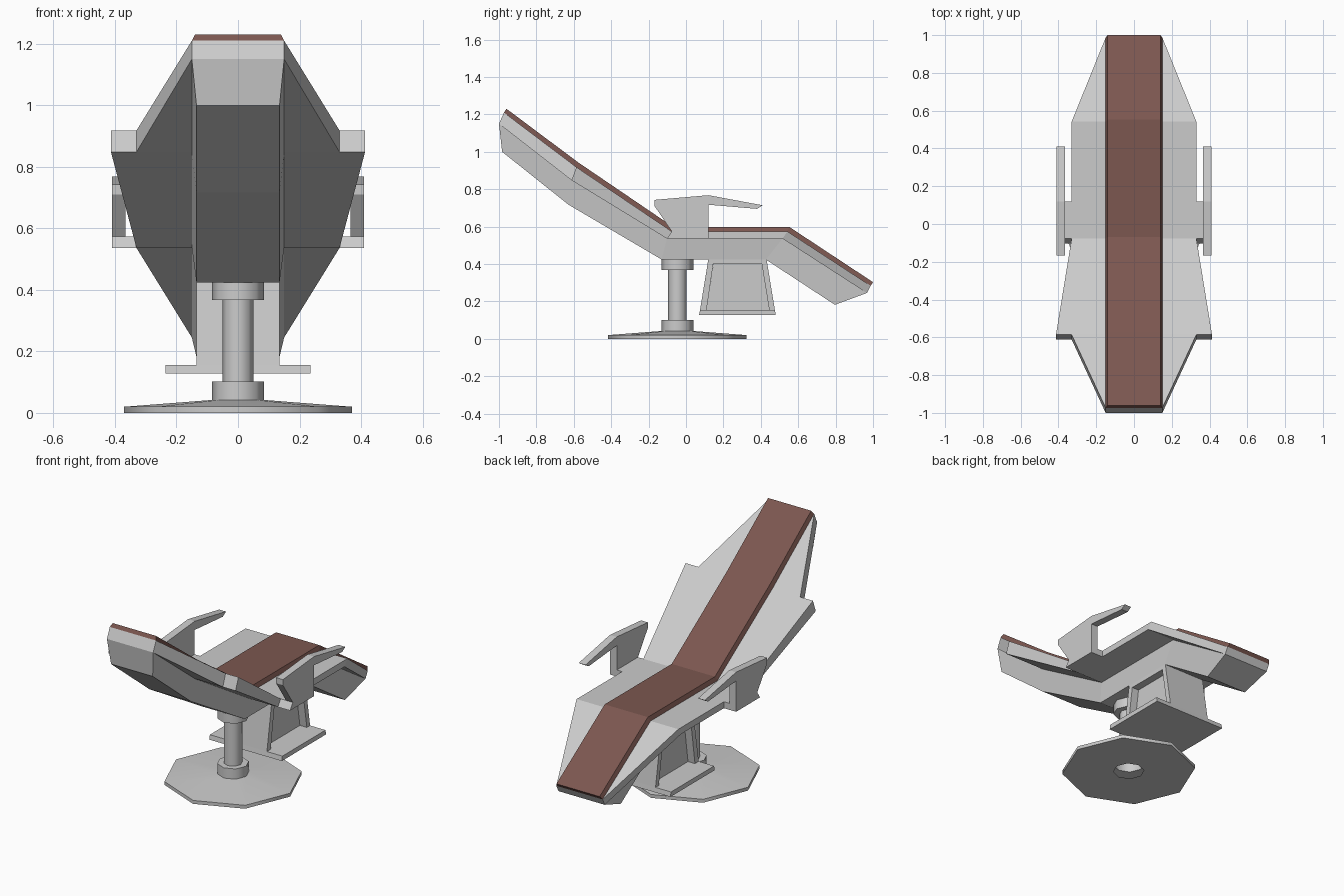
import bpy, bmesh, math

if "Cube" in bpy.data.objects:
    bpy.data.objects.remove(bpy.data.objects["Cube"])


def finish(name, bm, mat=None):
    bmesh.ops.recalc_face_normals(bm, faces=bm.faces)
    mesh = bpy.data.meshes.new(name)
    bm.to_mesh(mesh)
    bm.free()
    obj = bpy.data.objects.new(name, mesh)
    bpy.context.collection.objects.link(obj)
    if mat:
        mesh.materials.append(mat)
    return obj


def loft(name, stations, mat=None):
    """Four-sided sections: (y, z, half width) of the top, then of the bottom."""
    bm = bmesh.new()
    rings = []
    for yt, zt, wt, yb, zb, wb in stations:
        pts = [(-wt, yt, zt), (wt, yt, zt), (wb, yb, zb), (-wb, yb, zb)]
        rings.append([bm.verts.new(p) for p in pts])
    for a, b in zip(rings, rings[1:]):
        for i in range(4):
            j = (i + 1) % 4
            bm.faces.new((a[i], a[j], b[j], b[i]))
    bm.faces.new(rings[0])
    bm.faces.new(rings[-1][::-1])
    return finish(name, bm, mat)


def prism(name, profile, x0, x1):
    """Extrude a (y, z) profile along x."""
    bm = bmesh.new()
    face = bm.faces.new([bm.verts.new((x0, y, z)) for y, z in profile])
    ext = bmesh.ops.extrude_face_region(bm, geom=[face])["geom"]
    bmesh.ops.translate(bm, vec=(x1 - x0, 0, 0),
                        verts=[v for v in ext if isinstance(v, bmesh.types.BMVert)])
    return finish(name, bm)


def lathe(name, profile, y, sides=8):
    """Spin an (r, z) profile about a vertical axis at the given y."""
    bm = bmesh.new()
    rings = []
    for r, z in profile:
        rings.append([bm.verts.new((r * math.cos(math.tau * i / sides),
                                    y + r * math.sin(math.tau * i / sides), z))
                      for i in range(sides)])
    for a, b in zip(rings, rings[1:]):
        for i in range(sides):
            j = (i + 1) % sides
            bm.faces.new((a[i], a[j], b[j], b[i]))
    obj = finish(name, bm)
    bpy.ops.object.select_all(action='DESELECT')
    obj.select_set(True)
    bpy.context.view_layer.objects.active = obj
    bpy.ops.object.shade_smooth_by_angle(angle=math.radians(50))
    return obj


brown = bpy.data.materials.new("brown_padding")
brown.diffuse_color = (0.2, 0.095, 0.08, 1)
brown.use_nodes = True
brown.node_tree.nodes["Principled BSDF"].inputs["Base Color"].default_value = brown.diffuse_color

# Bends shared by slab, keel and cushion: head, shoulder, hip, knee, foot
top = [(-0.973, 1.21), (-0.586, 0.918), (-0.076, 0.574), (0.542, 0.574), (0.987, 0.284)]
under = [(-1.0, 1.15), (-0.612, 0.848), (-0.102, 0.536), (0.516, 0.536), (0.967, 0.245)]
keel = [(-0.983, 1.0), (-0.628, 0.717), (-0.13, 0.424), (0.427, 0.424), (0.796, 0.182)]
pad = [(-0.96, 1.23), (-0.573, 0.941), (-0.068, 0.598), (0.553, 0.598), (1.0, 0.303)]


def section(i, w):
    return (*top[i], w, *under[i], w)


# Reclined shell: tapered headrest, winged back with seat and leg rest
loft("headrest_slab", [section(0, 0.15), section(1, 0.33)])
loft("back_seat_leg_slab", [section(1, 0.413), section(2, 0.33),
                            section(3, 0.33), section(4, 0.15)])

# Keel under the shell and padded strip on top
loft("keel", [(*u, 0.15, *k, 0.135) for u, k in zip(under, keel)])
loft("cushion", [(*p, 0.14, *t, 0.15) for p, t in zip(pad, top)], brown)

# Armrests with their side brackets
arm = [(-0.168, 0.743), (0.12, 0.768), (0.41, 0.714), (0.38, 0.695), (0.12, 0.717),
       (0.12, 0.536), (-0.102, 0.536), (-0.076, 0.574), (-0.168, 0.71)]
bracket = [(-0.102, 0.536), (-0.076, 0.574), (0.12, 0.574), (0.12, 0.536)]
for side, s in (("left", -1), ("right", 1)):
    prism(side + "_armrest", arm, s * 0.365, s * 0.409)
    prism(side + "_armrest_bracket", bracket, s * 0.33, s * 0.365)

# Step support: two sloping walls, a head rail and a recessed web, on a foot plate
prism("step_front_wall", [(0.12, 0.43), (0.15, 0.43), (0.11, 0.155), (0.075, 0.155)], -0.135, 0.135)
prism("step_back_wall", [(0.40, 0.43), (0.43, 0.43), (0.475, 0.155), (0.445, 0.155)], -0.135, 0.135)
prism("step_head_rail", [(0.146, 0.43), (0.404, 0.43), (0.404, 0.4), (0.146, 0.4)], -0.135, 0.135)
prism("step_web", [(0.146, 0.4), (0.405, 0.4), (0.445, 0.155), (0.11, 0.155)], -0.09, 0.09)
prism("step_plate", [(0.075, 0.155), (0.475, 0.155), (0.48, 0.128), (0.07, 0.128)], -0.235, 0.235)

# Octagonal pedestal: base disc, collars and column
lathe("pedestal", [(0.085, 0), (0.37, 0), (0.37, 0.02), (0.085, 0.042), (0.085, 0.102),
                   (0.05, 0.102), (0.05, 0.367), (0.085, 0.367), (0.085, 0.426)], -0.046)
